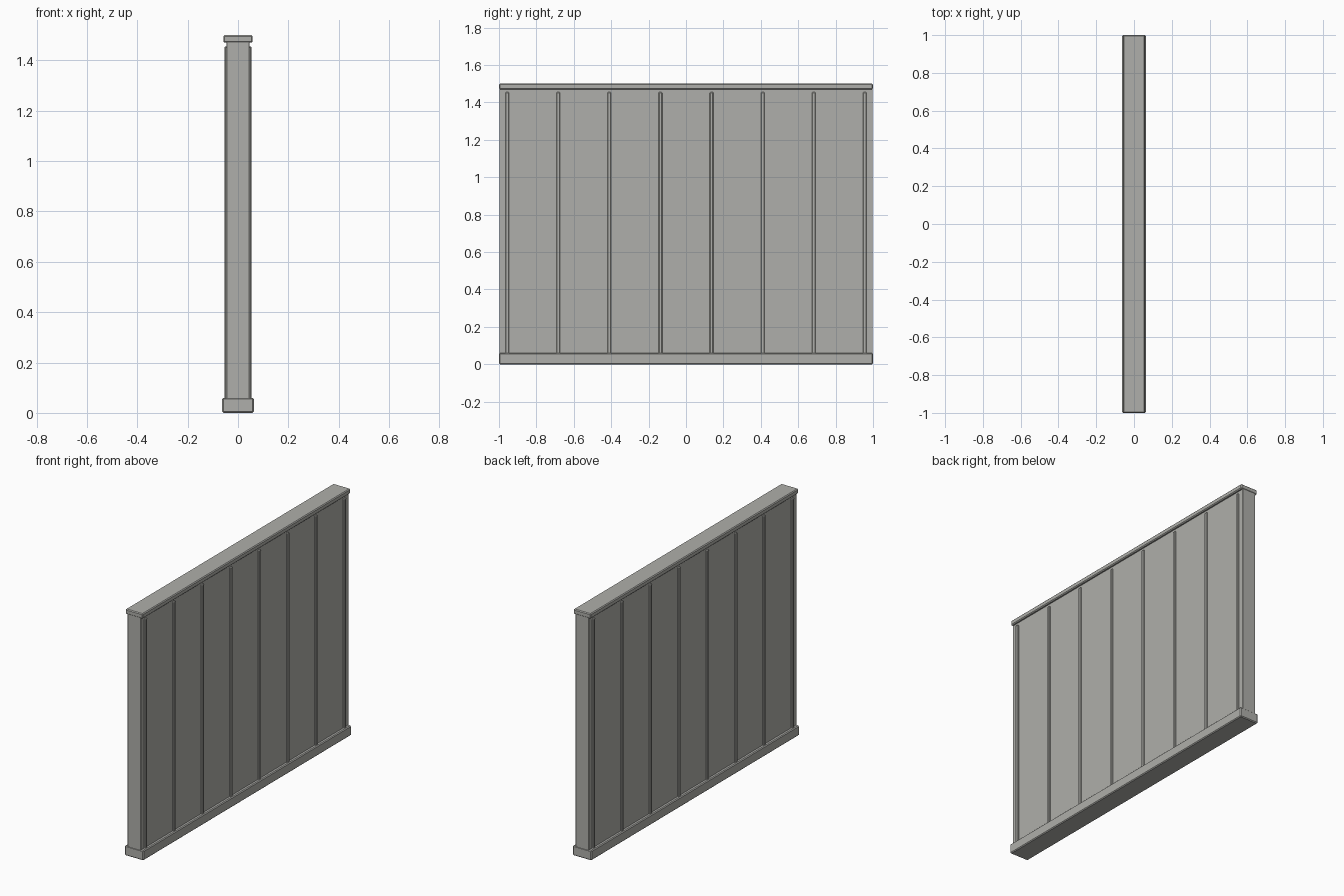
import bpy
import bmesh

if "Cube" in bpy.data.objects:
    bpy.data.objects.remove(bpy.data.objects["Cube"], do_unlink=True)

grey = bpy.data.materials.new("concrete_grey")
grey.use_nodes = True
colour = (0.43, 0.43, 0.405, 1)
grey.diffuse_color = colour
grey.node_tree.nodes["Principled BSDF"].inputs["Base Color"].default_value = colour


def block(name, x, y, z, bevel):
    """Chamfered box spanning the (min, max) pairs x, y and z."""
    bm = bmesh.new()
    bmesh.ops.create_cube(bm, size=1)
    for v in bm.verts:
        v.co = [r[0] if c < 0 else r[1] for c, r in zip(v.co, (x, y, z))]
    bmesh.ops.bevel(bm, geom=bm.edges[:], offset=bevel, segments=1,
                    affect='EDGES', profile=0.5)
    mesh = bpy.data.meshes.new(name)
    bm.to_mesh(mesh)
    bm.free()
    mesh.materials.append(grey)
    obj = bpy.data.objects.new(name, mesh)
    bpy.context.collection.objects.link(obj)
    return obj


# Main slab with a wider skirting and top cap
block("wall_slab", (-0.045, 0.045), (-0.998, 0.998), (0.01, 1.49), 0.002)
block("skirting", (-0.063, 0.063), (-1, 1), (0, 0.06), 0.005)
block("top_cap", (-0.058, 0.058), (-1, 1), (1.47, 1.5), 0.005)

# Evenly spaced battens on both faces
COUNT, REACH, HALF = 8, 0.956, 0.01
for side, label in ((1, "left"), (-1, "right")):
    x = sorted((side * 0.038, side * 0.054))
    for i in range(COUNT):
        y = -REACH + 2 * REACH * i / (COUNT - 1)
        block(f"{label}_batten_{i + 1}", x, (y - HALF, y + HALF),
              (0.05, 1.455), 0.004)
